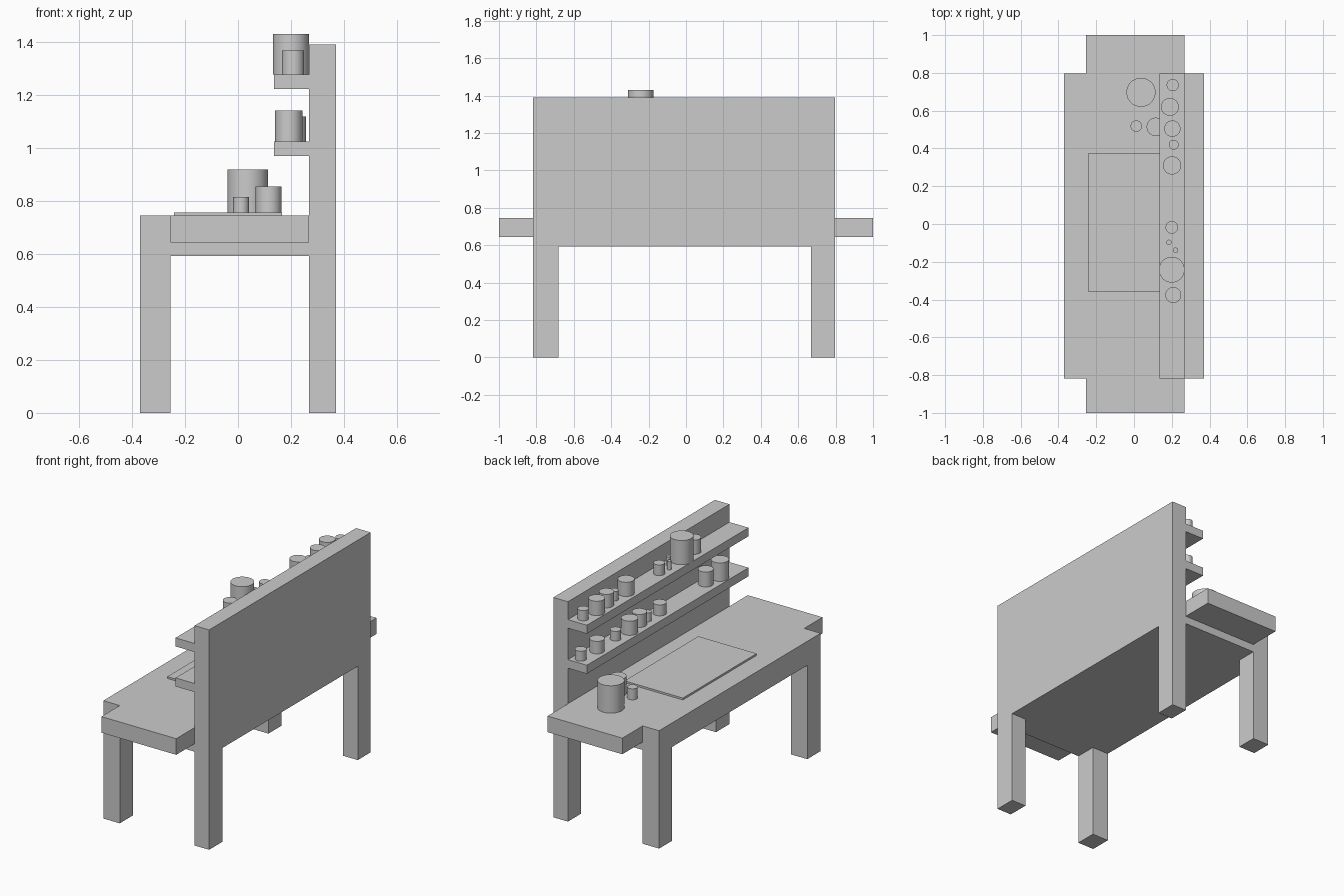
import bpy, bmesh, math

if "Cube" in bpy.data.objects:
    bpy.data.objects.remove(bpy.data.objects["Cube"])

Y0, Y1 = -0.817, 0.797      # ends of the bench body
L0, L1 = -0.683, 0.668      # inner faces of the legs
TOP, UNDER = 0.745, 0.593   # worktop surface and underside


def extrude_profile(name, yz, x0, x1):
    """Closed side profile (y, z) extruded along x."""
    bm = bmesh.new()
    face = bm.faces.new([bm.verts.new((x0, y, z)) for y, z in yz])
    res = bmesh.ops.extrude_face_region(bm, geom=[face])
    verts = [g for g in res["geom"] if isinstance(g, bmesh.types.BMVert)]
    bmesh.ops.translate(bm, verts=verts, vec=(x1 - x0, 0, 0))
    bmesh.ops.recalc_face_normals(bm, faces=bm.faces)
    mesh = bpy.data.meshes.new(name)
    bm.to_mesh(mesh)
    bm.free()
    obj = bpy.data.objects.new(name, mesh)
    bpy.context.collection.objects.link(obj)
    return obj


def box(name, x0, x1, y0, y1, z0, z1):
    return extrude_profile(name, [(y0, z0), (y1, z0), (y1, z1), (y0, z1)], x0, x1)


def arch(name, x0, x1, height):
    """Two legs joined by a panel above them."""
    return extrude_profile(name, [(Y0, 0), (L0, 0), (L0, UNDER), (L1, UNDER),
                                  (L1, 0), (Y1, 0), (Y1, height), (Y0, height)], x0, x1)


def jars(name, base, specs):
    """Round jars given as (x, y, radius, top height)."""
    for i, (x, y, r, top) in enumerate(specs, 1):
        bpy.ops.mesh.primitive_cylinder_add(vertices=40, radius=r, depth=top - base,
                                            location=(x, y, (base + top) / 2))
        bpy.context.object.name = f"{name}_{i}"
        bpy.ops.object.shade_smooth_by_angle(angle=math.radians(35))


# bench frame: front legs with apron, tall back panel with legs
arch("front_legs_and_apron", -0.37, -0.255, TOP)
arch("back_panel_and_legs", 0.268, 0.37, 1.39)

# worktop with thinner overhanging ends
LIP = 0.643
extrude_profile("worktop", [(Y0, UNDER), (Y1, UNDER), (Y1, LIP), (1, LIP), (1, TOP),
                            (-1, TOP), (-1, LIP), (Y0, LIP)], -0.255, 0.268)

# shelves and work mat
box("upper_shelf", 0.135, 0.268, Y0, Y1, 1.223, 1.277)
box("lower_shelf", 0.135, 0.268, Y0, Y1, 0.97, 1.024)
box("work_mat", -0.242, 0.166, -0.36, 0.377, TOP, 0.757)

# jars
jars("upper_jar", 1.277, [
    (0.205, 0.735, 0.032, 1.342), (0.19, 0.62, 0.047, 1.368),
    (0.203, 0.505, 0.043, 1.362), (0.21, 0.42, 0.026, 1.337),
    (0.202, 0.31, 0.048, 1.367), (0.2, -0.018, 0.033, 1.345),
    (0.185, -0.097, 0.014, 1.33), (0.22, -0.139, 0.014, 1.335),
    (0.2, -0.242, 0.068, 1.43), (0.208, -0.376, 0.042, 1.367)])
jars("lower_jar", 1.024, [
    (0.215, 0.745, 0.034, 1.087), (0.2, 0.602, 0.043, 1.103),
    (0.207, 0.408, 0.032, 1.085), (0.195, 0.284, 0.049, 1.113),
    (0.207, 0.17, 0.043, 1.106), (0.2, 0.097, 0.022, 1.08),
    (0.2, -0.023, 0.039, 1.093), (0.212, -0.5, 0.045, 1.118),
    (0.192, -0.613, 0.052, 1.141)])
jars("bench_jar", TOP, [
    (0.037, 0.697, 0.077, 0.918), (0.012, 0.518, 0.03, 0.815),
    (0.116, 0.514, 0.049, 0.855)])
